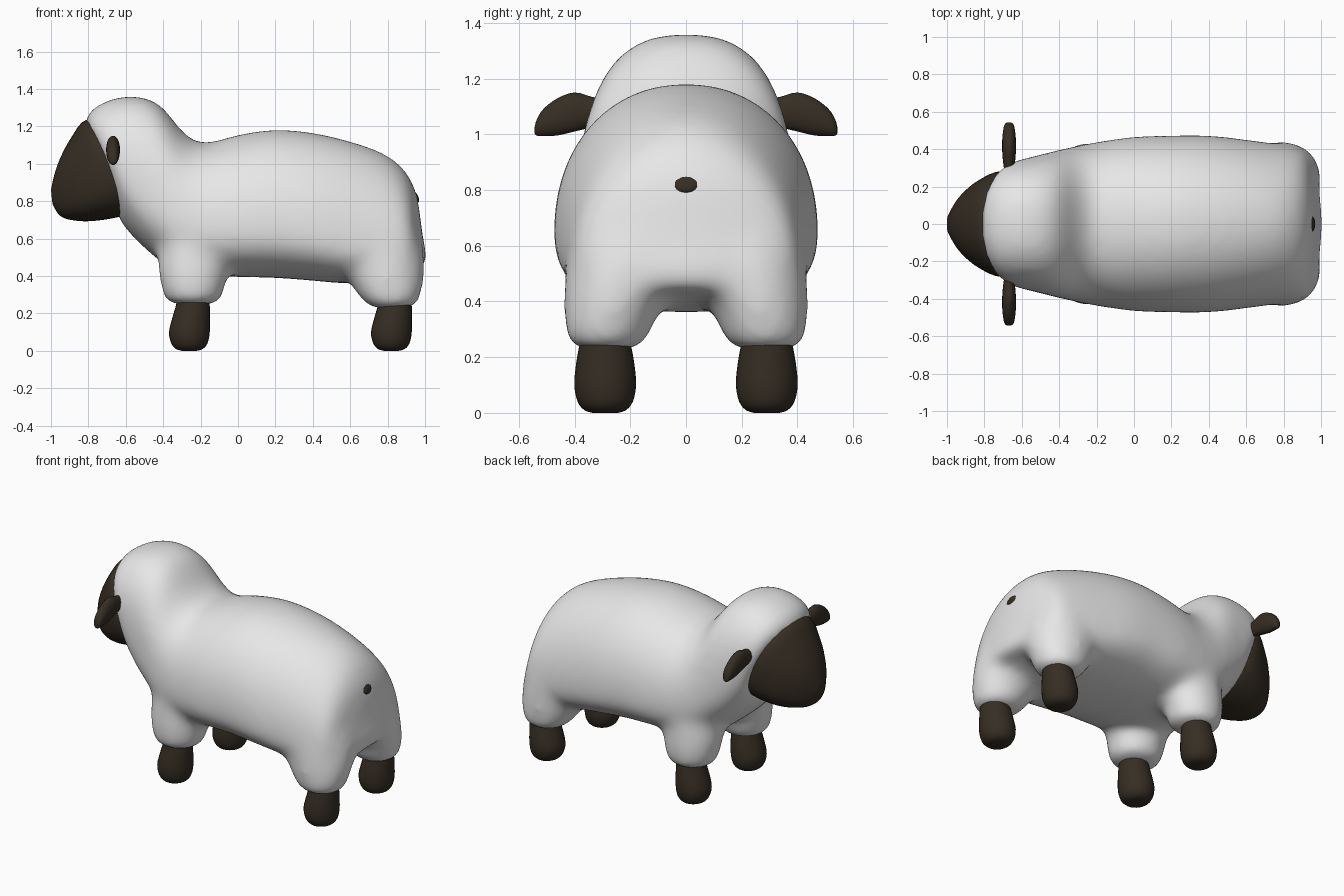
import bpy, bmesh, math
from mathutils import Vector


def material(name, rgb):
    m = bpy.data.materials.new(name)
    m.diffuse_color = (*rgb, 1)
    return m


WOOL = material("wool_white", (0.8, 0.8, 0.8))
SKIN = material("dark_brown", (0.037, 0.027, 0.017))


def spline(rows, steps):
    """Catmull-Rom refinement of a short list of tuples."""
    out = []
    for i in range(len(rows) - 1):
        p = [rows[max(0, min(len(rows) - 1, i + k))] for k in (-1, 0, 1, 2)]
        for s in range(steps):
            t = s / steps
            out.append(tuple(
                0.5 * (2 * b + (c - a) * t + (2 * a - 5 * b + 4 * c - d) * t * t
                       + (3 * b - a - 3 * c + d) * t ** 3) for a, b, c, d in zip(*p)))
    return out + [rows[-1]]


def loft(bm, rings):
    loops = [[bm.verts.new(p) for p in r] for r in rings]
    n = len(loops[0])
    for a, b in zip(loops, loops[1:]):
        for i in range(n):
            bm.faces.new((a[i], a[(i + 1) % n], b[(i + 1) % n], b[i]))
    # Ends closed with a fan around the ring centre
    for ring in (loops[0], loops[-1]):
        mid = bm.verts.new(sum((v.co for v in ring), Vector()) / n)
        for i in range(n):
            bm.faces.new((ring[i], ring[(i + 1) % n], mid))


def finish(name, bm, mat):
    bmesh.ops.recalc_face_normals(bm, faces=bm.faces)
    me = bpy.data.meshes.new(name)
    bm.to_mesh(me)
    bm.free()
    me.materials.append(mat)
    me.shade_smooth()
    ob = bpy.data.objects.new(name, me)
    bpy.context.collection.objects.link(ob)
    return ob


def slanted_ring(row, n=48):
    """Egg section: top point, bottom point, half width, widest height, squareness, side bow."""
    xt, zt, xb, zb, w, m, power, bow = row
    pts = []
    for i in range(n):
        a = math.tau * i / n
        c, s = math.cos(a), math.sin(a)
        p = power if s > 0 else 2.4
        u = math.copysign(abs(c) ** (2 / p), c)
        v = math.copysign(abs(s) ** (2 / p), s)
        t = m + v * ((1 - m) if v > 0 else m)
        pts.append((xb + (xt - xb) * t + bow * u * u, w * u, zb + (zt - zb) * t))
    return pts


def upright(bm, rows, n=24):
    """Column of horizontal ellipses: x, y, z, radius x, radius y."""
    loft(bm, [[(x + rx * math.cos(math.tau * i / n), y + ry * math.sin(math.tau * i / n), z)
               for i in range(n)] for x, y, z, rx, ry in rows])


# Woolly body: torso, neck and head cap
sections = [
    (-0.825, 1.225, -0.635, 0.70, 0.30, 0.50, 2.4, 0.045),
    (-0.765, 1.305, -0.58, 0.63, 0.34, 0.45, 2.5, 0.035),
    (-0.60, 1.363, -0.51, 0.56, 0.362, 0.36, 2.5, 0.01),
    (-0.43, 1.325, -0.43, 0.49, 0.39, 0.36, 2.4, 0),
    (-0.29, 1.165, -0.34, 0.43, 0.415, 0.36, 2.3, 0),
    (-0.18, 1.11, -0.20, 0.405, 0.44, 0.35, 2.2, 0),
    (0.00, 1.155, 0.00, 0.395, 0.467, 0.33, 2.15, 0),
    (0.20, 1.183, 0.20, 0.39, 0.474, 0.33, 2.12, 0),
    (0.40, 1.166, 0.40, 0.375, 0.474, 0.31, 2.1, 0),
    (0.60, 1.12, 0.60, 0.36, 0.452, 0.27, 2.1, 0),
    (0.77, 1.06, 0.79, 0.39, 0.425, 0.22, 2.0, 0),
    (0.875, 0.985, 0.925, 0.43, 0.40, 0.18, 2.0, -0.02),
    (0.932, 0.90, 0.985, 0.44, 0.355, 0.20, 2.0, -0.03),
    (0.957, 0.83, 1.008, 0.46, 0.25, 0.25, 2.0, -0.025),
    (0.968, 0.77, 1.012, 0.50, 0.13, 0.35, 2.0, -0.01),
]
bm = bmesh.new()
loft(bm, [slanted_ring(r) for r in spline(sections, 4)])

# Woolly upper legs, flaring upward into the body
for side in (-1, 1):
    upright(bm, spline([
        (-0.24, side * 0.275, 0.245, 0.11, 0.11), (-0.24, side * 0.275, 0.275, 0.155, 0.15),
        (-0.24, side * 0.268, 0.38, 0.18, 0.17), (-0.235, side * 0.25, 0.50, 0.195, 0.177),
        (-0.22, side * 0.225, 0.66, 0.18, 0.18), (-0.2, side * 0.19, 0.82, 0.12, 0.14)], 3))
    upright(bm, spline([
        (0.825, side * 0.285, 0.225, 0.10, 0.10), (0.82, side * 0.285, 0.255, 0.145, 0.145),
        (0.80, side * 0.272, 0.34, 0.19, 0.167), (0.775, side * 0.24, 0.45, 0.225, 0.20),
        (0.75, side * 0.21, 0.62, 0.225, 0.21), (0.70, side * 0.17, 0.84, 0.18, 0.18)], 3))
body = finish("woolly_body", bm, WOOL)
mod = body.modifiers.new("blend", 'REMESH')
mod.mode = 'VOXEL'
mod.voxel_size = 0.022
mod.use_smooth_shade = True
mod = body.modifiers.new("soften", 'SMOOTH')
mod.factor = 0.5
mod.iterations = 36

# Face
face = [
    (-0.68, 1.18, -0.50, 0.76, 0.24, 0.5, 2.3, 0),
    (-0.81, 1.235, -0.64, 0.715, 0.284, 0.45, 2.3, 0.02),
    (-0.895, 1.135, -0.79, 0.693, 0.24, 0.42, 2.2, 0.02),
    (-0.955, 1.02, -0.895, 0.70, 0.17, 0.42, 2.2, 0.015),
    (-0.985, 0.93, -0.955, 0.725, 0.105, 0.45, 2.2, 0.01),
    (-1.0, 0.86, -0.992, 0.785, 0.04, 0.5, 2.2, 0),
]
bm = bmesh.new()
loft(bm, [slanted_ring(r) for r in spline(face, 4)])
finish("face", bm, SKIN)

# Feet: narrow at the wool, wider and rounded at the ground
for label, x in (("front", -0.26), ("rear", 0.82)):
    for side, word in ((-1, "right"), (1, "left")):
        y = side * 0.29
        bm = bmesh.new()
        upright(bm, spline([
            (x, y, 0.0, 0.04, 0.045), (x, y, 0.01, 0.072, 0.075),
            (x, y, 0.04, 0.097, 0.099), (x, y, 0.10, 0.109, 0.111),
            (x + 0.01, y, 0.18, 0.1, 0.104), (x + 0.02, y, 0.26, 0.088, 0.09),
            (x + 0.02, y, 0.34, 0.08, 0.08)], 3))
        finish(f"{label}_{word}_foot", bm, SKIN)

# Ears: flat drooping leaves, given as distance out, height, half thickness, half height
ear = [(0.28, 1.083, 0.025, 0.04), (0.34, 1.08, 0.033, 0.055), (0.40, 1.08, 0.037, 0.07),
       (0.46, 1.063, 0.036, 0.067), (0.51, 1.043, 0.03, 0.05), (0.535, 1.025, 0.022, 0.03),
       (0.543, 1.015, 0.008, 0.012)]
for side, word in ((-1, "right"), (1, "left")):
    bm = bmesh.new()
    loft(bm, [[(-0.668 + t * math.cos(math.tau * i / 20), side * d,
                z + h * math.sin(math.tau * i / 20)) for i in range(20)]
              for d, z, t, h in spline(ear, 3)])
    finish(f"{word}_ear", bm, SKIN)

# Tail: small squashed button
bm = bmesh.new()
bmesh.ops.create_uvsphere(bm, u_segments=16, v_segments=10, radius=1)
for v in bm.verts:
    x, y, z = v.co
    v.co = Vector((0.938 - 0.016 * z + 0.026 * x, 0.052 * y, 0.825 + 0.037 * z))
finish("tail", bm, SKIN)
